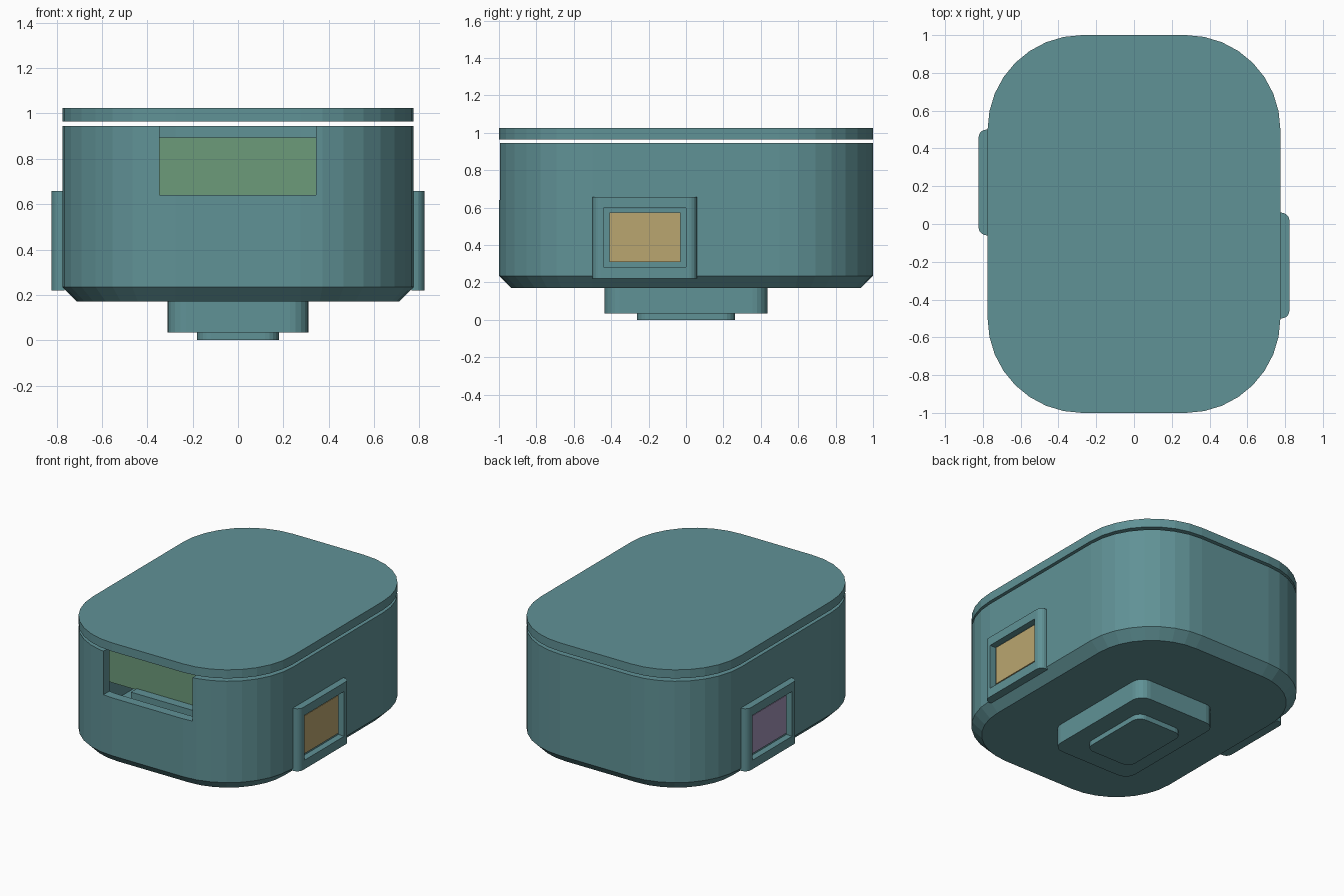
import bpy, bmesh, math
from mathutils import Matrix

if "Cube" in bpy.data.objects:
    bpy.data.objects.remove(bpy.data.objects["Cube"])


def material(name, color):
    m = bpy.data.materials.new(name)
    m.diffuse_color = (*color, 1)
    m.use_nodes = True
    m.node_tree.nodes["Principled BSDF"].inputs["Base Color"].default_value = m.diffuse_color
    return m


TEAL = material("teal_shell", (0.117, 0.287, 0.305))
GREEN = material("green_panel", (0.150, 0.328, 0.195))
YELLOW = material("sand_yellow", (0.491, 0.381, 0.162))
PURPLE = material("dusty_purple", (0.356, 0.292, 0.468))


def outline(hx, hy, r, inset=0, seg=8):
    """Rounded rectangle, counter-clockwise, optionally inset."""
    cx, cy, r = hx - r, hy - r, r - inset
    pts = []
    for q, (sx, sy) in enumerate([(1, 1), (-1, 1), (-1, -1), (1, -1)]):
        for i in range(seg + 1):
            a = math.pi / 2 * (q + i / seg)
            pts.append((sx * cx + r * math.cos(a), sy * cy + r * math.sin(a)))
    return pts


def finish(bm, name, mat):
    bmesh.ops.recalc_face_normals(bm, faces=bm.faces)
    me = bpy.data.meshes.new(name)
    bm.to_mesh(me)
    bm.free()
    me.materials.append(mat)
    ob = bpy.data.objects.new(name, me)
    bpy.context.collection.objects.link(ob)
    return ob


def stack(name, hx, hy, r, levels, mat, seg=8):
    """Join rounded outlines given as (inset, z) and cap both ends."""
    bm = bmesh.new()
    rings = [[bm.verts.new((x, y, z)) for x, y in outline(hx, hy, r, ins, seg)]
             for ins, z in levels]
    n = len(rings[0])
    for a, b in zip(rings, rings[1:]):
        for i in range(n):
            j = (i + 1) % n
            bm.faces.new((a[i], a[j], b[j], b[i]))
    bm.faces.new(rings[0])
    bm.faces.new(rings[-1])
    return finish(bm, name, mat)


def box(name, x, y, z, mat):
    bm = bmesh.new()
    bmesh.ops.create_cube(bm, size=1)
    for v in bm.verts:
        v.co = [lo + (c + 0.5) * (hi - lo) for c, (lo, hi) in zip(v.co, (x, y, z))]
    return finish(bm, name, mat)


def cut(ob, cutter):
    cutter.hide_render = True
    cutter.hide_set(True)
    mod = ob.modifiers.new("cut", 'BOOLEAN')
    mod.operation, mod.solver, mod.object = 'DIFFERENCE', 'EXACT', cutter


# Hollow body with chamfered bottom edge and a notch in the front wall
body = stack("body_shell", 0.775, 1.0, 0.5,
             [(0.065, 0.17), (0, 0.235), (0, 0.945), (0.065, 0.945), (0.065, 0.26)], TEAL)
cut(body, box("notch_cutter", (-0.347, 0.343), (-1.1, -0.85), (0.64, 1.1), TEAL))

# Floating lid
stack("lid", 0.775, 1.0, 0.5, [(0, 0.965), (0, 1.025)], TEAL)

# Stepped foot underneath
stack("foot_block", 0.31, 0.435, 0.08, [(0, 0.035), (0, 0.172)], TEAL, 5)
stack("foot_plate", 0.18, 0.262, 0.06, [(0, 0.0), (0, 0.036)], TEAL, 5)

# Panel and ledge inside the notch
box("front_panel", (-0.68, 0.68), (-0.62, -0.60), (0.53, 0.895), GREEN)
box("panel_ledge", (-0.35, 0.35), (-0.685, -0.62), (0.25, 0.54), TEAL)


def side_port(side, color):
    """Framed pane on the right side; the left one is turned half a circle."""
    turn = Matrix.Rotation(0 if side == "right" else math.pi, 4, 'Z')
    bm = bmesh.new()
    # frame profile runs round the front and rear edges, rounded outside
    prof = [(0.765, -0.5), (0.78, -0.5)]
    for i in range(1, 6):
        a = math.pi / 2 * i / 5
        prof.append((0.78 + 0.043 * math.sin(a), -0.457 - 0.043 * math.cos(a)))
    prof += [(x, -0.44 - y) for x, y in reversed(prof)]
    face = bm.faces.new([bm.verts.new((x, y, 0.22)) for x, y in prof])
    ext = bmesh.ops.extrude_face_region(bm, geom=[face])
    bmesh.ops.translate(bm, vec=(0, 0, 0.438),
                        verts=[v for v in ext["geom"] if isinstance(v, bmesh.types.BMVert)])
    frame = finish(bm, side + "_frame", TEAL)
    cutter = box(side + "_frame_cutter", (0.778, 0.9), (-0.44, 0.0), (0.283, 0.597), TEAL)
    pane = box(side + "_pane", (0.74, 0.80), (-0.41, -0.03), (0.31, 0.575), color)
    for ob in (frame, cutter, pane):
        ob.data.transform(turn)
    cut(frame, cutter)


side_port("right", YELLOW)
side_port("left", PURPLE)
